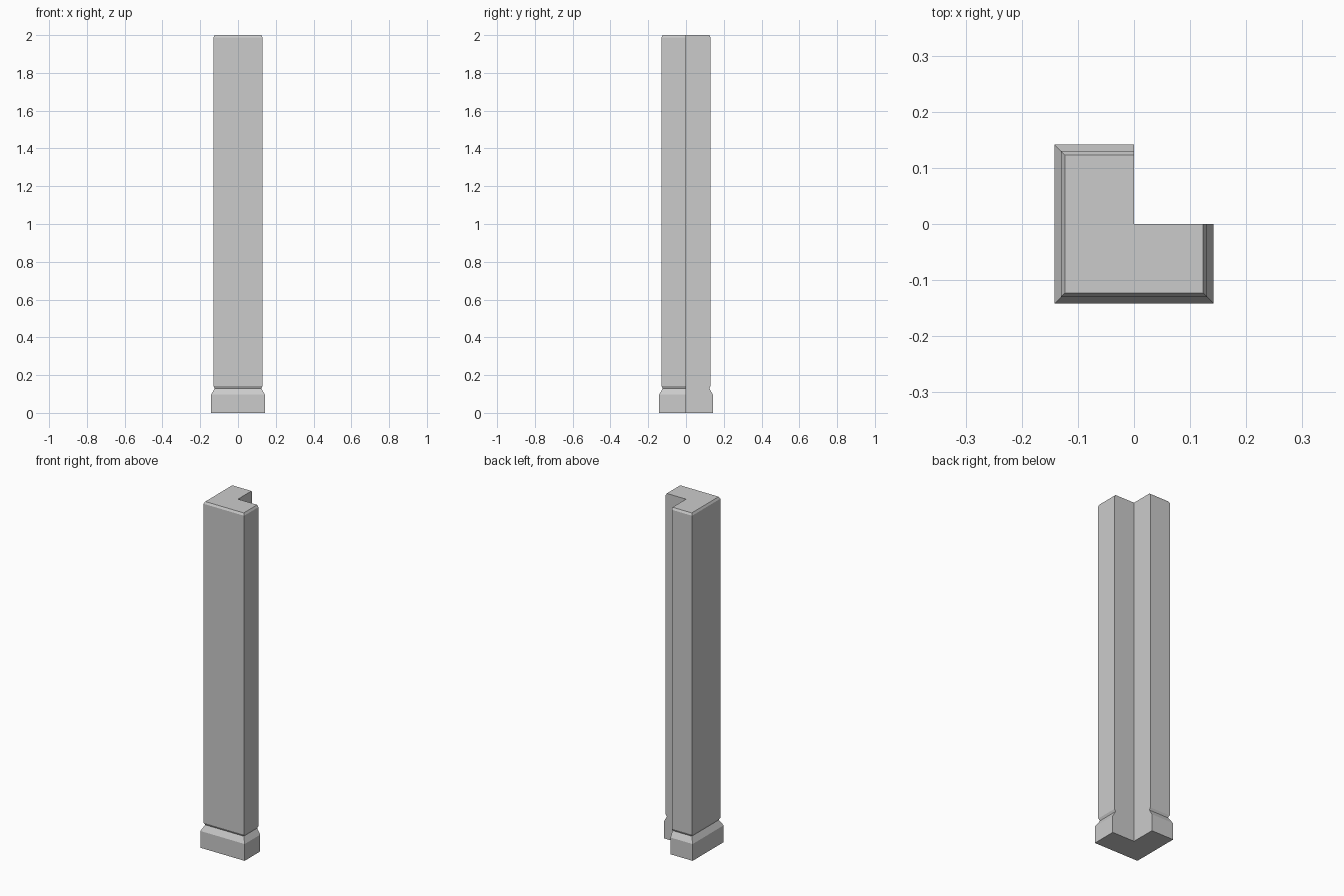
import bpy, bmesh

if "Cube" in bpy.data.objects:
    bpy.data.objects.remove(bpy.data.objects["Cube"])

# (half-width, height) steps up the post: plinth, sloped shoulder, neck, shaft, top bevel
STEPS = [(0.142, 0.0), (0.142, 0.097), (0.123, 0.130),
         (0.130, 0.143), (0.130, 1.988), (0.123, 2.0)]


def l_outline(r):
    # L-shaped section: the inner corner stays at the centre, outer sides move with r
    return [(-r, -r), (r, -r), (r, 0), (0, 0), (0, r), (-r, r)]


bm = bmesh.new()
rings = [[bm.verts.new((x, y, z)) for x, y in l_outline(r)] for r, z in STEPS]

# Side walls between neighbouring rings
for low, high in zip(rings, rings[1:]):
    for i in range(6):
        j = (i + 1) % 6
        bm.faces.new((low[i], low[j], high[j], high[i]))

# Bottom and top caps, each split into two quads along the corner diagonal
for ring, flip in ((rings[0], True), (rings[-1], False)):
    for ids in ((0, 1, 2, 3), (0, 3, 4, 5)):
        quad = [ring[k] for k in ids]
        bm.faces.new(quad[::-1] if flip else quad)

mesh = bpy.data.meshes.new("corner_post")
bm.to_mesh(mesh)
bm.free()
post = bpy.data.objects.new("corner_post", mesh)
bpy.context.collection.objects.link(post)
